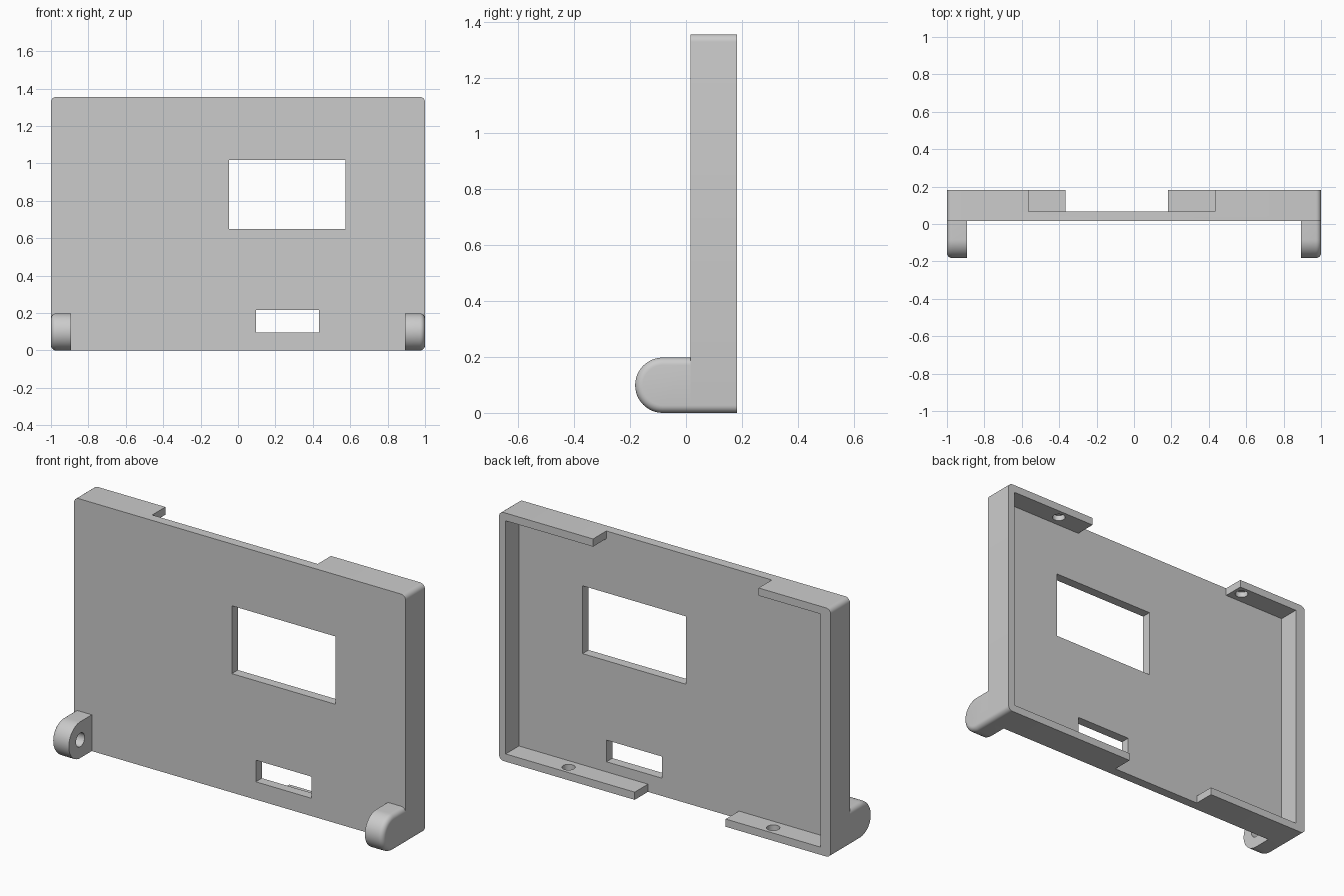
import bpy, bmesh, math
from mathutils import Vector

if "Cube" in bpy.data.objects:
    bpy.data.objects.remove(bpy.data.objects["Cube"], do_unlink=True)

HEIGHT, FRONT, BACK, FLOOR = 1.355, 0.016, 0.182, 0.068
WALL, ROUND = 0.042, 0.027

grey = bpy.data.materials.new("plain grey")
grey.use_nodes = True
colour = (0.6, 0.6, 0.6, 1)
grey.diffuse_color = colour
grey.node_tree.nodes["Principled BSDF"].inputs["Base Color"].default_value = colour


def arc(u, v, radius, start, end, steps):
    angles = [math.radians(start + (end - start) * i / steps) for i in range(steps + 1)]
    return [(u + radius * math.cos(a), v + radius * math.sin(a)) for a in angles]


def prism(name, points, offset):
    """Extrude a closed loop of 3D points."""
    bm = bmesh.new()
    face = bm.faces.new([bm.verts.new(p) for p in points])
    moved = bmesh.ops.extrude_face_region(bm, geom=[face])["geom"]
    verts = [g for g in moved if isinstance(g, bmesh.types.BMVert)]
    bmesh.ops.translate(bm, verts=verts, vec=Vector(offset))
    bmesh.ops.recalc_face_normals(bm, faces=bm.faces)
    return finish(name, bm)


def finish(name, bm):
    mesh = bpy.data.meshes.new(name)
    bm.to_mesh(mesh)
    bm.free()
    mesh.materials.append(grey)
    obj = bpy.data.objects.new(name, mesh)
    bpy.context.collection.objects.link(obj)
    return obj


def box(x0, x1, y0, y1, z0, z1):
    corners = [(x0, y0, z0), (x1, y0, z0), (x1, y1, z0), (x0, y1, z0)]
    return prism("cutter", corners, (0, 0, z1 - z0))


def cylinder(centre, radius, axis, depth):
    """Cutter for a round hole centred on a point, along x or z."""
    ring = arc(0, 0, radius, 0, 360, 32)[:-1]
    x, y, z = centre
    if axis == "x":
        return prism("cutter", [(x - depth, y + a, z + b) for a, b in ring], (2 * depth, 0, 0))
    return prism("cutter", [(x + a, y + b, z - depth) for a, b in ring], (0, 0, 2 * depth))


def cut(obj, cutters):
    bpy.context.view_layer.objects.active = obj
    for cutter in cutters:
        mod = obj.modifiers.new("cut", "BOOLEAN")
        mod.operation, mod.solver, mod.object = "DIFFERENCE", "EXACT", cutter
        bpy.ops.object.modifier_apply(modifier=mod.name)
        bpy.data.objects.remove(cutter, do_unlink=True)


def smooth(obj):
    bpy.ops.object.select_all(action="DESELECT")
    obj.select_set(True)
    bpy.context.view_layer.objects.active = obj
    bpy.ops.object.shade_smooth_by_angle(angle=math.radians(30))


# Tray panel with rounded outer corners
outline = []
for i, (x, z) in enumerate([(1, HEIGHT), (-1, HEIGHT), (-1, 0), (1, 0)]):
    outline += arc(x - math.copysign(ROUND, x), z - ROUND if z else ROUND,
                   ROUND, 90 * i, 90 * i + 90, 6)
panel = prism("tray_panel", [(x, FRONT, z) for x, z in outline], (0, BACK - FRONT, 0))

cutters = [
    box(-0.94, 0.96, FLOOR, 0.3, WALL, HEIGHT - WALL),       # recess
    box(-0.565, 0.433, FLOOR, 0.3, HEIGHT - 0.1, 1.5),       # gap in top wall
    box(-0.367, 0.182, FLOOR, 0.3, -0.1, 0.09),              # gap in bottom wall
    box(-0.048, 0.576, -0.1, 0.3, 0.648, 1.018),             # large window
    box(0.096, 0.432, -0.1, 0.3, 0.097, 0.215),              # small window
]
# Blind screw holes in the top and bottom walls
for x in (-0.617, 0.617):
    for z in (WALL, HEIGHT - WALL):
        cutters.append(cylinder((x, 0.13, z), 0.033, "z", 0.03))
cut(panel, cutters)
smooth(panel)

# Hinge lugs with rounded outer rim and a blind pivot hole on the inside
LUG_R, LUG_Y, LUG_IN = 0.099, -0.083, 0.893
profile = [(FRONT, 0)] + arc(LUG_Y, LUG_R, LUG_R, 270, 90, 24) + [(FRONT, 2 * LUG_R)]
for side, name in ((1, "left_hinge_lug"), (-1, "right_hinge_lug")):
    lug = prism(name, [(side * LUG_IN, y, z) for y, z in profile],
                (side * (1 - LUG_IN), 0, 0))
    bm = bmesh.new()
    bm.from_mesh(lug.data)
    rim = [e for e in bm.edges
           if all(abs(v.co.x) > 0.99 for v in e.verts)
           and not all(v.co.y > FRONT - 0.001 for v in e.verts)]
    bmesh.ops.bevel(bm, geom=rim, offset=ROUND, segments=6, profile=0.5, affect="EDGES")
    bm.to_mesh(lug.data)
    bm.free()
    cut(lug, [cylinder((side * LUG_IN, LUG_Y, LUG_R), 0.037, "x", 0.07)])
    smooth(lug)
